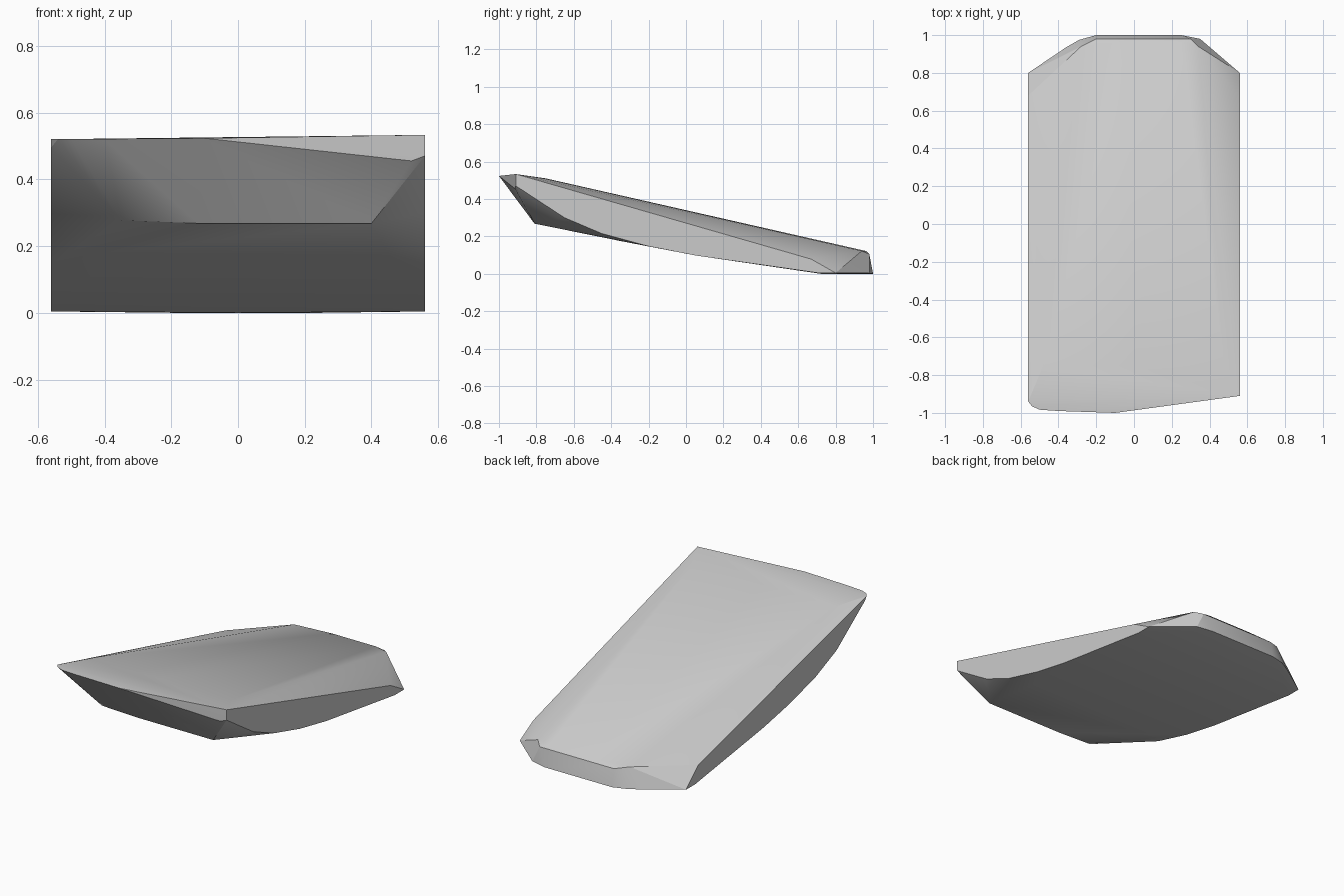
import bpy, bmesh

W = 0.56  # half width
bm = bmesh.new()


def add(points):
    for p in points:
        bm.verts.new(p)


def both_sides(x, profile):
    for s in (-1, 1):
        add([(s * x, y, z) for y, z in profile])


# Flat side walls: lower curve and the chamfered rear end
both_sides(W, [(-0.65, 0.30), (-0.45, 0.215), (-0.2, 0.147), (0.05, 0.098),
               (0.71, 0.004), (0.80, 0.004)])
add([(-W, 0.68, 0.11), (W, 0.67, 0.078)])

# Belly, rising toward the front
both_sides(0.45, [(-0.35, 0.175)])
add([(-0.35, -0.81, 0.277), (-0.12, -0.81, 0.268), (0.40, -0.81, 0.268)])

# Front rim, slanted toward the right corner
add([(-W, -0.94, 0.52), (-W, -0.92, 0.495), (-0.54, -0.965, 0.52), (-0.50, -0.983, 0.52),
     (-0.40, -0.99, 0.521), (-0.10, -1.0, 0.523), (W, -0.91, 0.533),
     (W, -0.91, 0.47), (0.52, -0.915, 0.455)])

# Crowned top surface
add([(-0.48, -0.75, 0.506), (0.0, -0.75, 0.51), (0.48, -0.75, 0.508),
     (-0.28, 0.94, 0.122), (0.34, 0.94, 0.122),
     (-0.04, 0.965, 0.121), (0.25, 0.965, 0.121),
     (-0.20, 0.98, 0.105), (0.30, 0.98, 0.105)])

# Rounded rear lip resting on the ground
add([(-0.36, 0.935, 0.004), (-0.29, 0.975, 0.003), (-0.20, 1.0, 0.0),
     (0.25, 1.0, 0.0), (0.35, 0.98, 0.003), (0.40, 0.935, 0.004),
     (0.0, 0.72, 0.0)])

# Wrap the sections in one convex skin
hull = bmesh.ops.convex_hull(bm, input=bm.verts[:])
unused = {g for g in hull["geom_interior"] + hull["geom_unused"]
          if isinstance(g, bmesh.types.BMVert)}
bmesh.ops.delete(bm, geom=list(unused), context='VERTS')
bmesh.ops.recalc_face_normals(bm, faces=bm.faces[:])

mesh = bpy.data.meshes.new("tapered_slab")
bm.to_mesh(mesh)
bm.free()
slab = bpy.data.objects.new("tapered_slab", mesh)
bpy.context.collection.objects.link(slab)
bpy.context.view_layer.objects.active = slab
slab.select_set(True)
bpy.ops.object.shade_smooth_by_angle(angle=0.35)
